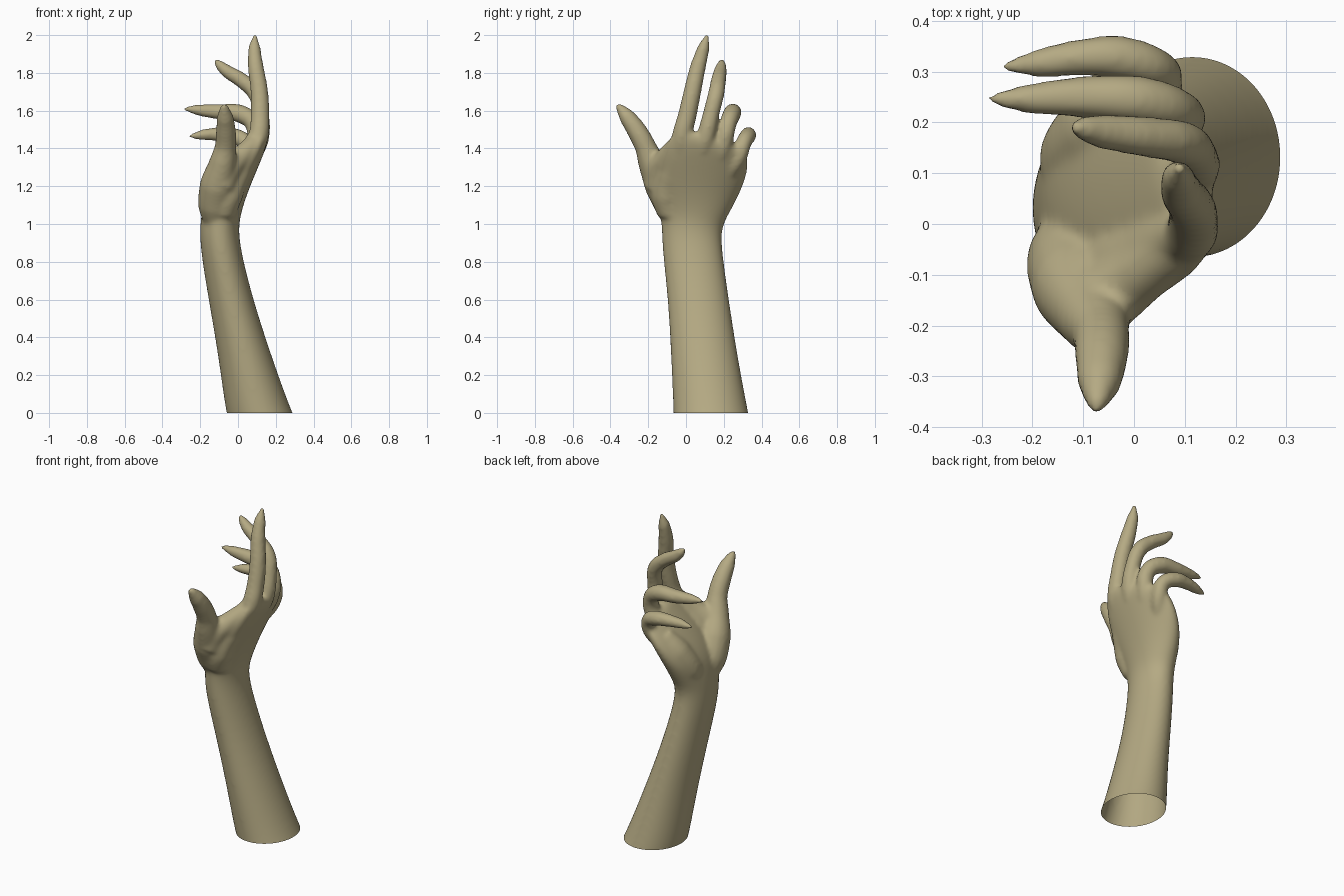
import bpy, bmesh, math

cube = bpy.data.objects.get("Cube")
if cube:
    bpy.data.objects.remove(cube, do_unlink=True)

skin = bpy.data.materials.new("khaki skin")
skin.use_nodes = True
colour = (0.46, 0.4, 0.228, 1)
skin.diffuse_color = colour
skin.node_tree.nodes["Principled BSDF"].inputs["Base Color"].default_value = colour

body = bmesh.new()


def baked(obj):
    """Mesh of an object with its modifiers or bevel applied."""
    graph = bpy.context.evaluated_depsgraph_get()
    return bpy.data.meshes.new_from_object(obj.evaluated_get(graph))


def absorb(obj):
    """Add the finished shape to the body and drop the helper."""
    mesh = baked(obj)
    body.from_mesh(mesh)
    bpy.data.objects.remove(obj, do_unlink=True)
    bpy.data.meshes.remove(mesh)


def digit(name, points):
    """Tapered round tube through (x, y, z, radius) points."""
    curve = bpy.data.curves.new(name, "CURVE")
    curve.dimensions = "3D"
    curve.bevel_depth = 1
    curve.bevel_resolution = 6
    curve.use_fill_caps = True
    spline = curve.splines.new("BEZIER")
    spline.bezier_points.add(len(points) - 1)
    for bp, (x, y, z, r) in zip(spline.bezier_points, points):
        bp.co = (x, y, z)
        bp.radius = r
        bp.handle_left_type = bp.handle_right_type = "AUTO"
    obj = bpy.data.objects.new(name, curve)
    bpy.context.collection.objects.link(obj)
    absorb(obj)


def loft(name, rings, sides=20):
    """Oval rings: height, centre x, y, radius x, y, lean toward the palm, drop."""
    bm = bmesh.new()
    loops = []
    for z, cx, cy, rx, ry, lean, drop in rings:
        loop = []
        for i in range(sides):
            a = math.tau * i / sides
            dx, dy = rx * math.cos(a), ry * math.sin(a)
            loop.append(bm.verts.new((cx + dx - lean * dy, cy + dy, z - drop * dy)))
        loops.append(loop)
    for low, high in zip(loops, loops[1:]):
        for i in range(sides):
            j = (i + 1) % sides
            bm.faces.new((low[i], low[j], high[j], high[i]))
    bm.faces.new(loops[0][::-1])
    bm.faces.new(loops[-1])
    mesh = bpy.data.meshes.new(name)
    bm.to_mesh(mesh)
    bm.free()
    obj = bpy.data.objects.new(name, mesh)
    bpy.context.collection.objects.link(obj)
    obj.modifiers.new("round", "SUBSURF").levels = 2
    absorb(obj)


# Forearm, wrist and palm
loft("arm_and_palm", [
    (-.2, .19, .155, .2, .222, 0, 0),
    (-.1, .15, .143, .188, .21, 0, 0),
    (0, .11, .132, .177, .2, 0, 0),
    (.3, .037, .097, .142, .178, 0, 0),
    (.6, -.038, .066, .119, .163, 0, 0),
    (.85, -.09, .034, .108, .16, 0, 0),
    (.97, -.1, .028, .104, .158, 0, 0),
    (1.05, -.09, .045, .105, .182, 0, 0),
    (1.15, -.067, .062, .113, .22, .05, 0),
    (1.25, -.02, .08, .105, .24, .1, .05),
    (1.35, .04, .105, .085, .23, .18, .15),
    (1.42, .082, .125, .068, .205, .22, .25),
    (1.47, .1, .125, .045, .16, .22, .27)])

# Heel of the palm on the little finger side
digit("palm_heel", [(-.1, .08, 1.02, .07), (-.1, .13, 1.11, .088),
                    (-.06, .19, 1.22, .085), (0, .23, 1.32, .06)])

# Thumb with its fleshy base
digit("thumb", [(-.1, -.03, 1.0, .075), (-.115, -.07, 1.1, .097), (-.105, -.125, 1.21, .097),
                (-.082, -.18, 1.32, .073), (-.066, -.215, 1.41, .057),
                (-.064, -.258, 1.49, .054), (-.068, -.31, 1.565, .045),
                (-.073, -.35, 1.615, .025), (-.075, -.37, 1.637, .008)])

# Flesh joining the thumb to the back of the hand and the index knuckle
digit("thumb_web_low", [(-.08, -.08, 1.05, .07), (-.06, -.1, 1.15, .085),
                        (-.015, -.08, 1.26, .082), (.05, -.045, 1.36, .068),
                        (.1, -.02, 1.45, .055)])
digit("thumb_web_high", [(-.09, -.15, 1.2, .075), (-.05, -.14, 1.29, .07),
                         (.01, -.1, 1.35, .06), (.08, -.045, 1.42, .052)])

# Fingers
digit("index_finger", [(.06, -.03, 1.34, .05), (.107, -.022, 1.46, .054), (.117, .008, 1.58, .05),
                       (.112, .036, 1.71, .047), (.094, .063, 1.83, .043),
                       (.087, .092, 1.93, .034), (.091, .113, 2.005, .01)])
digit("middle_finger", [(.04, .07, 1.3, .04), (.112, .1, 1.44, .05), (.12, .135, 1.59, .044),
                        (.094, .16, 1.69, .044), (.02, .172, 1.76, .041),
                        (-.06, .182, 1.81, .036), (-.1, .188, 1.845, .026),
                        (-.125, .192, 1.873, .009)])
digit("ring_finger", [(.01, .14, 1.26, .035), (.085, .195, 1.41, .048), (.082, .222, 1.53, .046),
                      (.015, .243, 1.582, .049), (-.1, .25, 1.594, .042),
                      (-.2, .247, 1.602, .032), (-.255, .246, 1.608, .02),
                      (-.29, .245, 1.608, .008)])
digit("little_finger", [(-.02, .2, 1.22, .035), (.048, .277, 1.35, .045), (.04, .305, 1.43, .043),
                        (-.03, .328, 1.467, .044), (-.11, .327, 1.475, .037),
                        (-.185, .317, 1.472, .03), (-.23, .312, 1.467, .019),
                        (-.261, .309, 1.464, .008)])

# Blend everything into one smooth skin
bmesh.ops.remove_doubles(body, verts=body.verts, dist=0.0001)
bmesh.ops.recalc_face_normals(body, faces=body.faces)
mesh = bpy.data.meshes.new("hand_and_forearm")
body.to_mesh(mesh)
body.free()
hand = bpy.data.objects.new("hand_and_forearm", mesh)
bpy.context.collection.objects.link(hand)
remesh = hand.modifiers.new("blend", "REMESH")
remesh.mode = "VOXEL"
remesh.voxel_size = 0.01
soften = hand.modifiers.new("soften", "SMOOTH")
soften.factor = 0.5
soften.iterations = 14
final = baked(hand)
hand.modifiers.clear()
hand.data = final

# Open cut end of the forearm at the ground
bm = bmesh.new()
bm.from_mesh(final)
bmesh.ops.bisect_plane(bm, geom=bm.verts[:] + bm.edges[:] + bm.faces[:],
                       plane_co=(0, 0, 0), plane_no=(0, 0, 1), clear_inner=True)
for face in bm.faces:
    face.smooth = True
    face.material_index = 0
bm.to_mesh(final)
bm.free()
final.materials.clear()
final.materials.append(skin)
